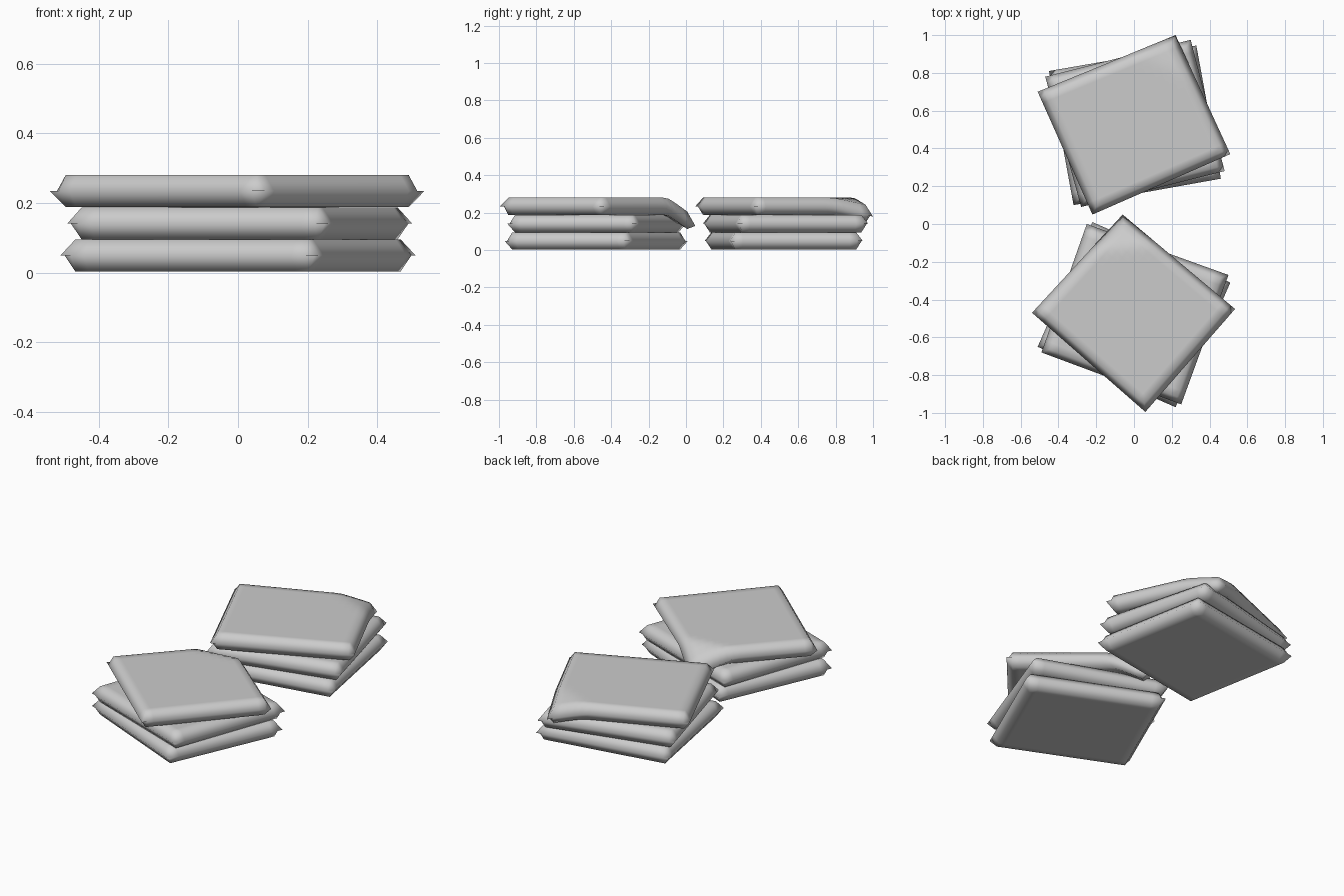
import bpy, bmesh, math
from mathutils import Vector

if "Cube" in bpy.data.objects:
    bpy.data.objects.remove(bpy.data.objects["Cube"])

N = 20        # grid divisions across a cushion
INSET = 0.042  # bevel width as a fraction of the side
HALF = 0.046  # half thickness


def cushion(name, corners, z, drop=0.0, reach=0.17):
    """Pillow slab with pointed rim; its third corner may sag over the pile."""
    a, b, c, d = [Vector(p) for p in corners]
    centre = (a + b + c + d) / 4
    axis = (c - centre).normalized()
    hinge = (c - centre).length - reach
    steps = [0] + [INSET + (1 - 2 * INSET) * i / (N - 2) for i in range(N - 1)] + [1]
    bm = bmesh.new()

    def point(u, v, off):
        p = (a * (1 - u) + b * u) * (1 - v) + (d * (1 - u) + c * u) * v
        s = max(0, (p - centre).dot(axis) - hinge) / reach
        return bm.verts.new((p.x, p.y, z + off - drop * s ** 1.15))

    top, bottom = {}, {}
    for i, u in enumerate(steps):
        for j, v in enumerate(steps):
            if i in (0, N) or j in (0, N):
                top[i, j] = bottom[i, j] = point(u, v, 0)
            else:
                top[i, j] = point(u, v, HALF)
                bottom[i, j] = point(u, v, -HALF)
    for i in range(N):
        for j in range(N):
            q = [(i, j), (i + 1, j), (i + 1, j + 1), (i, j + 1)]
            bm.faces.new([top[k] for k in q])
            bm.faces.new([bottom[k] for k in reversed(q)])
    bmesh.ops.recalc_face_normals(bm, faces=bm.faces)
    me = bpy.data.meshes.new(name)
    bm.to_mesh(me)
    bm.free()
    ob = bpy.data.objects.new(name, me)
    bpy.context.collection.objects.link(ob)
    bpy.ops.object.select_all(action='DESELECT')
    ob.select_set(True)
    bpy.context.view_layer.objects.active = ob
    bpy.ops.object.shade_smooth_by_angle(angle=math.radians(100))


# front pile
cushion("front_bottom_cushion", [(-.51, -.65), (.22, -.97), (.51, -.31), (-.22, .01)], .049)
cushion("front_middle_cushion", [(-.49, -.68), (.25, -.955), (.50, -.27), (-.25, .0)], .141)
cushion("front_top_cushion", [(.06, -.995), (.535, -.45), (-.06, .05), (-.54, -.47)],
        .234, .105)

# back pile
cushion("back_bottom_cushion", [(-.32, .10), (.46, .24), (.33, .945), (-.45, .81)], .049)
cushion("back_middle_cushion", [(-.28, .09), (.48, .28), (.30, .975), (-.47, .78)], .141)
cushion("back_top_cushion", [(-.22, .05), (.51, .37), (.22, 1.0), (-.51, .70)],
        .234, .055)
